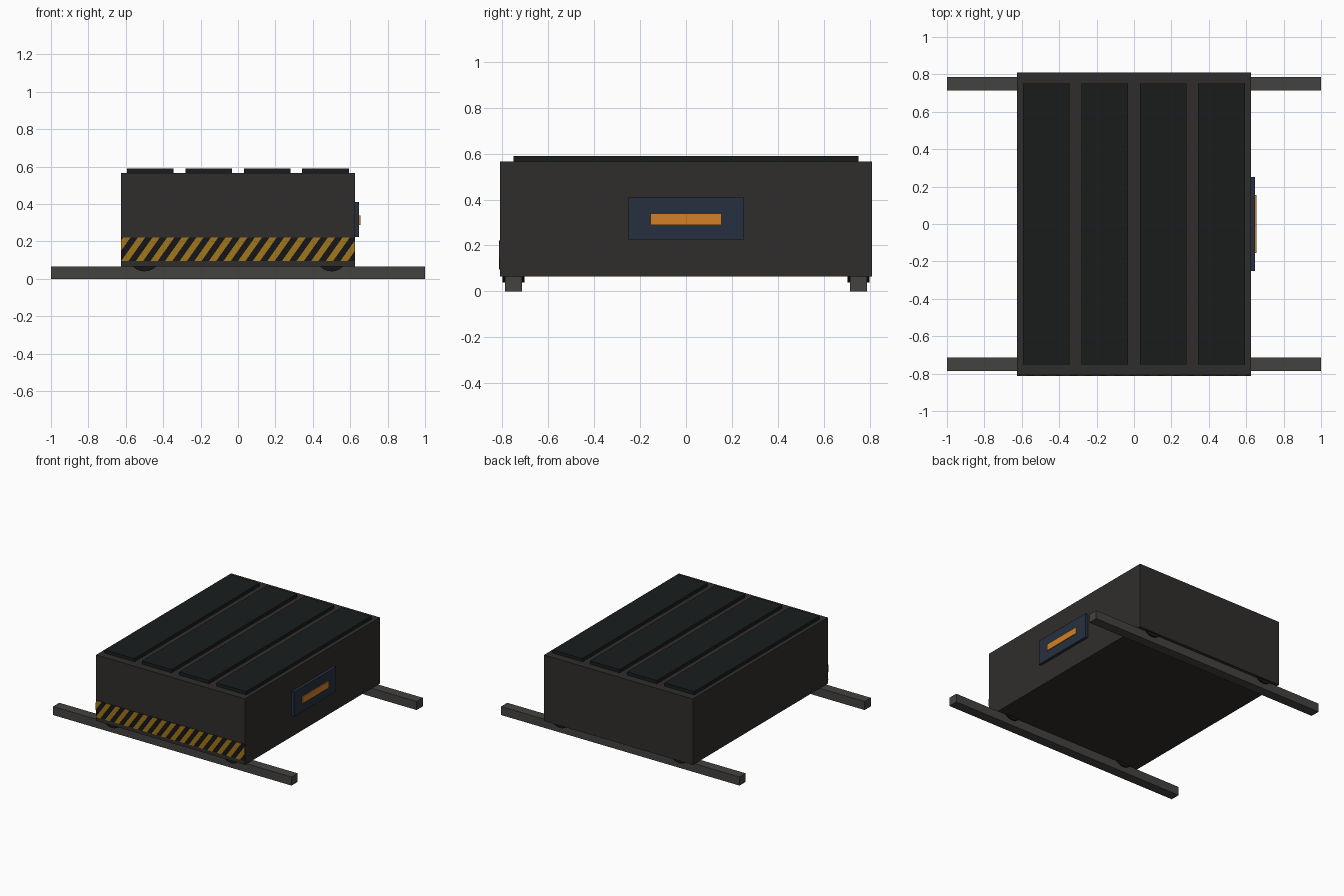
import bpy, bmesh, math

if "Cube" in bpy.data.objects:
    bpy.data.objects.remove(bpy.data.objects["Cube"])


def material(name, rgb):
    m = bpy.data.materials.new(name)
    m.diffuse_color = (*rgb, 1)
    m.use_nodes = True
    m.node_tree.nodes["Principled BSDF"].inputs["Base Color"].default_value = m.diffuse_color
    return m


BODY = material("dark_steel", (0.03, 0.027, 0.025))
PAD = material("black_rubber", (0.010, 0.012, 0.012))
RAIL = material("rail_steel", (0.06, 0.055, 0.05))
PANEL = material("panel_blue", (0.02, 0.03, 0.05))
AMBER = material("amber", (0.65, 0.22, 0.02))
BLACK = material("black", (0.008, 0.008, 0.009))
YELLOW = material("hazard_yellow", (0.35, 0.18, 0.01))


def box(name, lo, hi, mat):
    bpy.ops.mesh.primitive_cube_add(size=1, location=[(a + b) / 2 for a, b in zip(lo, hi)])
    ob = bpy.context.object
    ob.name = name
    ob.scale = [b - a for a, b in zip(lo, hi)]
    bpy.ops.object.transform_apply(location=False, rotation=False, scale=True)
    ob.data.materials.append(mat)
    return ob


# main body
box("body", (-0.625, -0.808, 0.065), (0.625, 0.81, 0.565), BODY)

# top pads
for i in range(4):
    x = -0.469 + i * 0.3125
    box(f"top_pad_{i + 1}", (x - 0.125, -0.75, 0.56), (x + 0.125, 0.75, 0.59), PAD)

# rails and the wheels that straddle them
for s, side in ((-1, "front"), (1, "back")):
    y = s * 0.75
    box(f"{side}_rail", (-1, y - 0.037, 0), (1, y + 0.037, 0.065), RAIL)
    for x, end in ((-0.5, "left"), (0.5, "right")):
        bpy.ops.mesh.primitive_cylinder_add(vertices=24, radius=0.085, depth=0.096,
                                            location=(x, y, 0.125), rotation=(math.pi / 2, 0, 0))
        wheel = bpy.context.object
        wheel.name = f"{side}_{end}_wheel"
        wheel.data.materials.append(BLACK)
        bpy.ops.object.shade_smooth_by_angle()

# display panel on the right side
box("side_panel", (0.62, -0.25, 0.223), (0.647, 0.25, 0.41), PANEL)
box("side_light", (0.64, -0.155, 0.289), (0.654, 0.155, 0.339), AMBER)

# hazard band on the front
Z0, Z1 = 0.095, 0.222
box("hazard_band", (-0.625, -0.811, Z0), (0.625, -0.80, Z1), BLACK)

# slanted stripes, clipped at the band ends
bm = bmesh.new()
pitch, slant = 1.25 / 16, 0.09
for i in range(-2, 17):
    x = -0.625 + i * pitch
    pts = [(x, Z0), (x + pitch / 2, Z0), (x + pitch / 2 + slant, Z1), (x + slant, Z1)]
    bm.faces.new([bm.verts.new((px, -0.813, pz)) for px, pz in pts])
for s in (-1, 1):
    bmesh.ops.bisect_plane(bm, geom=bm.verts[:] + bm.edges[:] + bm.faces[:],
                           plane_co=(s * 0.625, 0, 0), plane_no=(s, 0, 0), clear_outer=True)
ext = bmesh.ops.extrude_face_region(bm, geom=bm.faces[:], use_keep_orig=True)
bmesh.ops.translate(bm, vec=(0, 0.004, 0),
                    verts=[v for v in ext["geom"] if isinstance(v, bmesh.types.BMVert)])
bmesh.ops.recalc_face_normals(bm, faces=bm.faces[:])
mesh = bpy.data.meshes.new("hazard_stripes")
bm.to_mesh(mesh)
bm.free()
mesh.materials.append(YELLOW)
bpy.context.collection.objects.link(bpy.data.objects.new("hazard_stripes", mesh))
